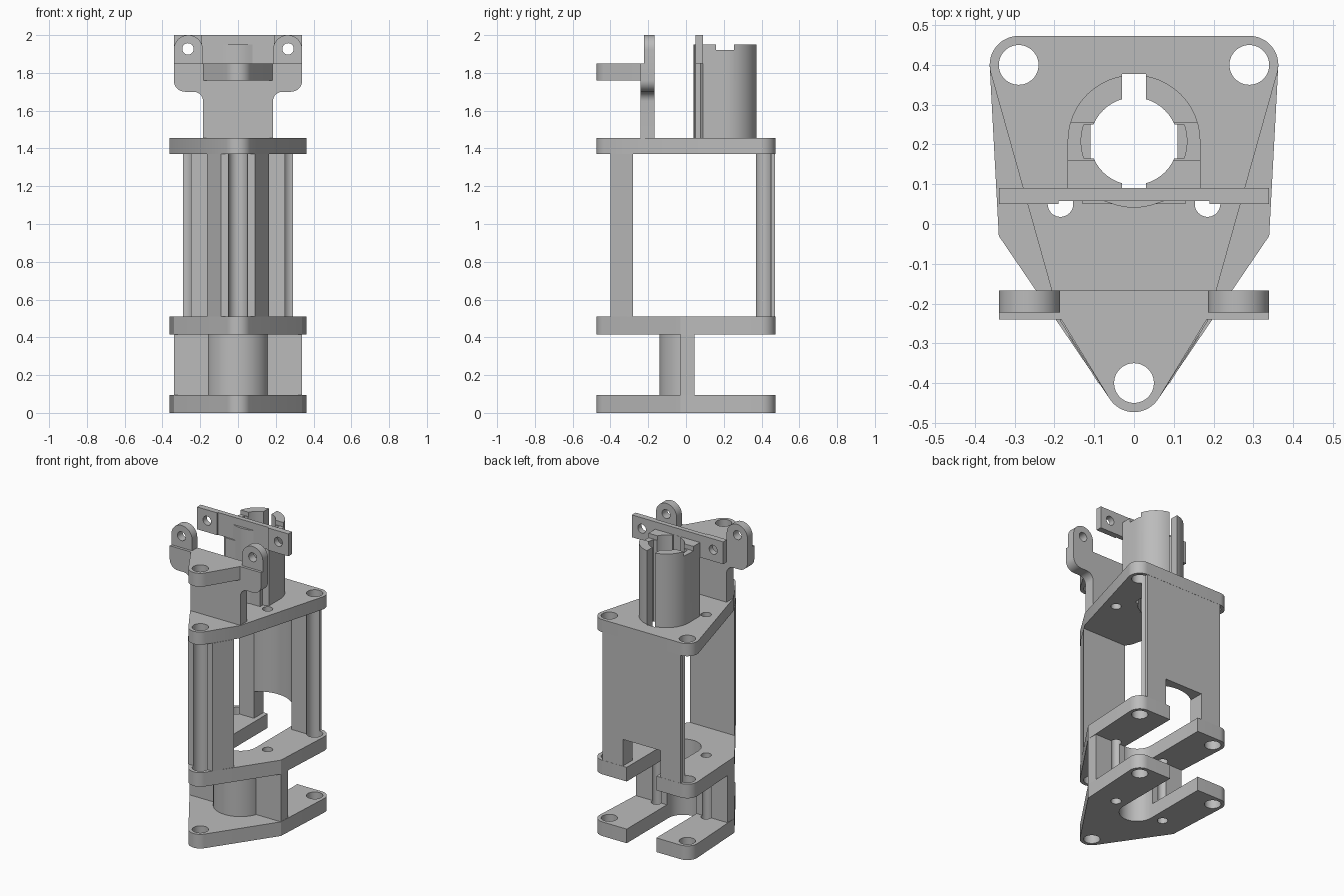
import bpy, bmesh, math
from mathutils import Vector
from mathutils.geometry import convex_hull_2d

if "Cube" in bpy.data.objects:
    bpy.data.objects.remove(bpy.data.objects["Cube"])

grey = bpy.data.materials.new("plain grey")
grey.use_nodes = True
grey.diffuse_color = (0.5, 0.5, 0.5, 1)
grey.node_tree.nodes["Principled BSDF"].inputs["Base Color"].default_value = (0.5, 0.5, 0.5, 1)


def circle(cx, cy, r, n=48):
    return [(cx + r * math.cos(math.tau * i / n), cy + r * math.sin(math.tau * i / n)) for i in range(n)]


def rect(x0, x1, y0, y1):
    return [(x0, y0), (x1, y0), (x1, y1), (x0, y1)]


def pair(x, y):
    return [(-x, y), (x, y)]


def hull(pts):
    return [pts[i] for i in convex_hull_2d([Vector(p) for p in pts])]


def rounded(corners, steps=8):
    """Outline whose corners (x, y, radius) are filleted."""
    out = []
    for i, (x, y, r) in enumerate(corners):
        p = Vector((x, y))
        if not r:
            out.append((x, y))
            continue
        a = p + (Vector(corners[i - 1][:2]) - p).normalized() * r
        b = p + (Vector(corners[(i + 1) % len(corners)][:2]) - p).normalized() * r
        c = a + b - p
        for k in range(steps + 1):
            t = math.pi / 2 * k / steps
            out.append(tuple(c + (a - c) * math.cos(t) + (b - c) * math.sin(t)))
    return out


def prism(name, outline, lo, hi, axis="z"):
    """Extrude an outline along z, or an x-z outline along y."""
    bm = bmesh.new()
    place = (lambda a, b, h: (a, b, h)) if axis == "z" else (lambda a, b, h: (a, h, b))
    face = bm.faces.new([bm.verts.new(place(a, b, lo)) for a, b in outline])
    new = bmesh.ops.extrude_face_region(bm, geom=[face])["geom"]
    bmesh.ops.translate(bm, vec=place(0, 0, hi - lo), verts=[v for v in new if isinstance(v, bmesh.types.BMVert)])
    bmesh.ops.recalc_face_normals(bm, faces=bm.faces)
    mesh = bpy.data.meshes.new(name)
    bm.to_mesh(mesh)
    bm.free()
    obj = bpy.data.objects.new(name, mesh)
    bpy.context.collection.objects.link(obj)
    return obj


def part(name, outline, lo, hi, cuts=(), axis="z"):
    """A finished part, with every cutter (outline, lo, hi, axis) removed from it."""
    obj = prism(name, outline, lo, hi, axis)
    cutters = []
    for cut in cuts:
        tool = prism("cutter", *cut)
        tool.hide_render = True
        mod = obj.modifiers.new("cut", "BOOLEAN")
        mod.object, mod.operation, mod.solver = tool, "DIFFERENCE", "EXACT"
        cutters.append(tool)
    if cutters:
        deps = bpy.context.evaluated_depsgraph_get()
        deps.update()
        mesh = bpy.data.meshes.new_from_object(obj.evaluated_get(deps))
        obj.modifiers.clear()
        obj.data = mesh
        for tool in cutters:
            bpy.data.objects.remove(tool)
    obj.data.materials.clear()
    obj.data.materials.append(grey)
    obj.data.shade_smooth()
    obj.data.set_sharp_from_angle(angle=math.radians(30))
    return obj


# Shared cutters: rod holes, screw holes, motor slot
tip = circle(0, -0.4, 0.073)
back = circle(0.29, 0.4, 0.073) + circle(-0.29, 0.4, 0.073)
rods = [(circle(x, y, 0.05), -0.1, 2.1, "z") for x, y in ((0, -0.4), (0.29, 0.4), (-0.29, 0.4))]
screws = [(circle(x, 0.05, 0.032), -0.1, 1.5, "z") for x in (-0.185, 0.185)]
slot = [(hull(circle(0, 0.03, 0.11) + pair(0.11, 0.6)), -0.1, 0.6, "z")]

# Lower and middle plates
base_outline = hull(tip + back + pair(0.34, -0.03) + pair(0.34, 0.12))
part("bottom_plate", base_outline, 0, 0.095, rods + screws + slot)
part("middle_plate", base_outline, 0.415, 0.51, rods + screws + slot)

# Cross wall and half sleeve between them
part("lower_wall", rect(-0.34, 0.34, -0.03, 0.045), 0.095, 0.415, screws + slot)
sleeve = [p for p in circle(0, 0.027, 0.167) if p[1] < 0.03]
part("half_sleeve", hull(sleeve + pair(0.167, 0.045)), 0.095, 0.415, screws + slot)

# Front column and back wall
part("front_column", pair(0.09, -0.4) + pair(0.165, -0.28)[::-1], 0.51, 1.37, rods[:1])
part("back_wall", rect(-0.29, 0.29, 0.37, 0.472), 0.51, 1.37,
     rods[1:] + [(circle(0, 0.207, 0.215, 64), 0.4, 1.5, "z"),
                 (rect(-0.14, 0.14, 0.3, 0.6), 0.4, 0.69, "z")])

# Bore through the top plate and socket
bore = [(circle(0, 0.208, 0.11), 1.3, 2.1, "z"),
        (hull([p for p in circle(0, 0.208, 0.133, 96) if abs(p[1] - 0.208) < 0.048]), 1.3, 2.1, "z"),
        (rect(-0.03, 0.03, 0.091, 0.377), 1.3, 2.1, "z")]
part("top_plate", hull(tip + back + pair(0.185, -0.245)), 1.37, 1.455, rods + screws + bore)
part("socket", hull(circle(0, 0.208, 0.167) + pair(0.167, 0.09)), 1.455, 1.95,
     bore + [(rect(-0.3, 0.3, 0.16, 0.255), 1.92, 2.1, "z")])

# Back crossbar on its support
ear_holes = [(circle(x, 1.927, 0.03), -0.5, 0.5, "y") for x in (-0.265, 0.265)]
part("crossbar_support", rect(-0.13, 0.13, 0.05, 0.09), 1.455, 1.85)
bar = pair(0.34, 0.09)[::-1] + [(-0.34, 0.05), (-0.19, 0.05), (-0.19, 0.058), (0.19, 0.058), (0.19, 0.05), (0.34, 0.05)]
part("crossbar", bar, 1.85, 2.0, ear_holes)

# Front bracket, with flared shoulders, ears and a shelf
half = [(0.185, 1.455, 0), (0.185, 1.7, 0.05), (0.34, 1.7, 0.06), (0.34, 1.85, 0)]
part("front_bracket", rounded(half + [(-x, z, r) for x, z, r in reversed(half)]), -0.24, -0.167, axis="y")
for side, s in (("left", 1), ("right", -1)):
    part(side + "_ear", hull(circle(s * 0.263, 1.923, 0.077) + [(s * 0.34, 1.85), (s * 0.186, 1.85)]),
         -0.222, -0.167, ear_holes, "y")
part("front_shelf", hull(tip + pair(0.183, -0.24)), 1.76, 1.85, rods[:1])
